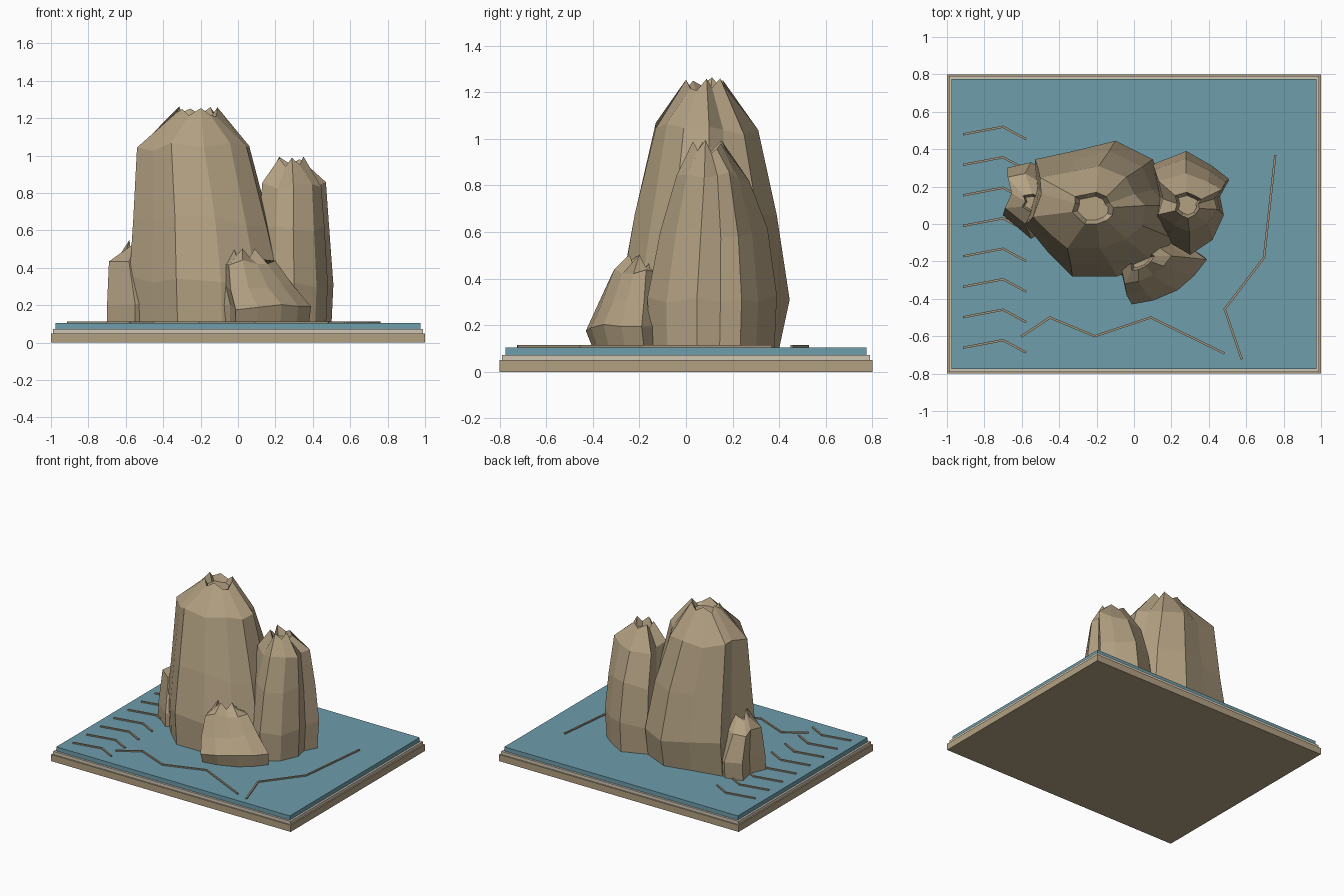
import bpy, bmesh, math, random
from mathutils import Matrix, Vector

cube = bpy.data.objects.get("Cube")
if cube:
    bpy.data.objects.remove(cube, do_unlink=True)


def material(name, color):
    mat = bpy.data.materials.new(name)
    mat.use_nodes = True
    mat.diffuse_color = (*color, 1)
    mat.node_tree.nodes["Principled BSDF"].inputs["Base Color"].default_value = (*color, 1)
    return mat


ROCK = material("tan rock", (.45, .355, .225))
WATER = material("dull blue water", (.155, .34, .41))
TRIM = material("pale stone trim", (.62, .56, .45))
LINE = material("brown ripple", (.36, .29, .2))


def finish(name, bm, mat):
    bmesh.ops.recalc_face_normals(bm, faces=bm.faces)
    mesh = bpy.data.meshes.new(name)
    bm.to_mesh(mesh)
    bm.free()
    mesh.materials.append(mat)
    obj = bpy.data.objects.new(name, mesh)
    bpy.context.collection.objects.link(obj)
    return obj


def add_box(bm, center, size, angle=0):
    matrix = (Matrix.Translation(center) @ Matrix.Rotation(angle, 4, "Z")
              @ Matrix.Diagonal((*size, 1)))
    bmesh.ops.create_cube(bm, size=1, matrix=matrix)


def slab(name, half_x, half_y, bottom, top, mat):
    bm = bmesh.new()
    add_box(bm, (0, 0, (bottom + top) / 2), (half_x * 2, half_y * 2, top - bottom))
    finish(name, bm, mat)


def ripple(name, paths):
    """Thin raised strips that follow bent paths on the water."""
    bm = bmesh.new()
    for path in paths:
        for a, b in zip(path, path[1:]):
            a, b = Vector(a), Vector(b)
            mid, step = (a + b) / 2, b - a
            add_box(bm, (mid.x, mid.y, .109), (step.length + .008, .012, .01),
                    math.atan2(step.y, step.x))
    finish(name, bm, LINE)


def rock(name, outline, levels, seed, rough, spike):
    """Loft a ground outline through levels of (z, x min, x max, y min, y max)."""
    rng = random.Random(seed)
    xs, ys = zip(*outline)
    left, width = min(xs), max(xs) - min(xs)
    front, depth = min(ys), max(ys) - min(ys)
    bm = bmesh.new()
    rings = []
    for i, (z, x0, x1, y0, y1) in enumerate(levels):
        ring = []
        is_rim = i == len(levels) - 1
        for k, (x, y) in enumerate(outline):
            lift = 0
            if is_rim:
                lift = spike * (rng.uniform(.2, .6) if k % 2 else -rng.uniform(.2, .8))
            elif i:
                lift = rng.uniform(-rough, rough)
            ring.append(bm.verts.new((x0 + (x - left) / width * (x1 - x0),
                                      y0 + (y - front) / depth * (y1 - y0), z + lift)))
        rings.append(ring)
    # sunken cap inside the jagged rim
    z, x0, x1, y0, y1 = levels[-1]
    middle = Vector(((x0 + x1) / 2, (y0 + y1) / 2, 0))
    cap = []
    for v in rings[-1]:
        p = middle.lerp(v.co, .75)
        cap.append(bm.verts.new((p.x, p.y, z - spike)))
    rings.append(cap)
    for low, high in zip(rings, rings[1:]):
        for k in range(len(low)):
            n = (k + 1) % len(low)
            bm.faces.new((low[k], low[n], high[n], high[k]))
    bm.faces.new(rings[0][::-1])
    bm.faces.new(cap)
    finish(name, bm, ROCK)


# Stepped base
slab("base_slab", 1, .8, 0, .05, ROCK)
slab("base_trim", .99, .79, .05, .073, TRIM)
slab("water", .975, .775, .073, .105, WATER)

# Rocks
rock("main_rock",
     [(.22, -.08), (.24, .1), (.16, .2), (.1, .35), (-.1, .45), (-.3, .4), (-.53, .35),
      (-.52, .2), (-.58, 0), (-.46, -.15), (-.33, -.28), (-.09, -.28), (.1, -.2)],
     [(.1, -.57, .24, -.27, .4), (.34, -.58, .24, -.28, .445), (.65, -.56, .17, -.22, .39),
      (1.04, -.54, .06, -.13, .31), (1.24, -.33, -.11, 0, .17)],
     seed=4, rough=.035, spike=.045)
rock("right_rock",
     [(.51, .24), (.42, .31), (.28, .39), (.1, .32), (.13, .15), (.1, 0), (.2, -.1),
      (.3, -.16), (.42, -.08), (.48, .05), (.46, .15)],
     [(.1, .1, .5, -.16, .38), (.32, .1, .51, -.165, .39), (.6, .11, .49, -.11, .35),
      (.84, .13, .47, -.04, .27), (.97, .22, .36, .03, .17)],
     seed=7, rough=.025, spike=.05)
rock("left_rock",
     [(-.68, .3), (-.65, .17), (-.7, .05), (-.55, -.08), (-.43, 0), (-.42, .25), (-.55, .33)],
     [(.1, -.7, -.42, -.08, .32), (.22, -.7, -.42, -.08, .33), (.43, -.69, -.49, 0, .27),
      (.52, -.6, -.49, .06, .16)],
     seed=2, rough=.02, spike=.05)
rock("front_rock",
     [(.39, -.2), (.2, -.08), (0, -.13), (-.08, -.17), (-.12, -.24), (-.05, -.3),
      (-.02, -.42), (.1, -.4), (.23, -.35), (.32, -.28)],
     [(.1, -.11, .38, -.4, -.06), (.19, -.11, .39, -.43, -.06), (.3, -.12, .29, -.38, -.07),
      (.43, -.11, .2, -.32, -.09), (.48, -.04, .11, -.25, -.13)],
     seed=5, rough=.015, spike=.04)

# Ripples on the water
ripple("side_ripples", [[(-.91, y), (-.7, y + .04), (-.58, y - .025)]
                        for y in (.48 - .163 * i for i in range(8))])
ripple("front_ripple", [[(-.6, -.6), (-.45, -.5), (-.21, -.6), (.09, -.5), (.48, -.69)]])
ripple("right_ripple", [[(.755, .365), (.695, -.18), (.485, -.455), (.575, -.72)]])
